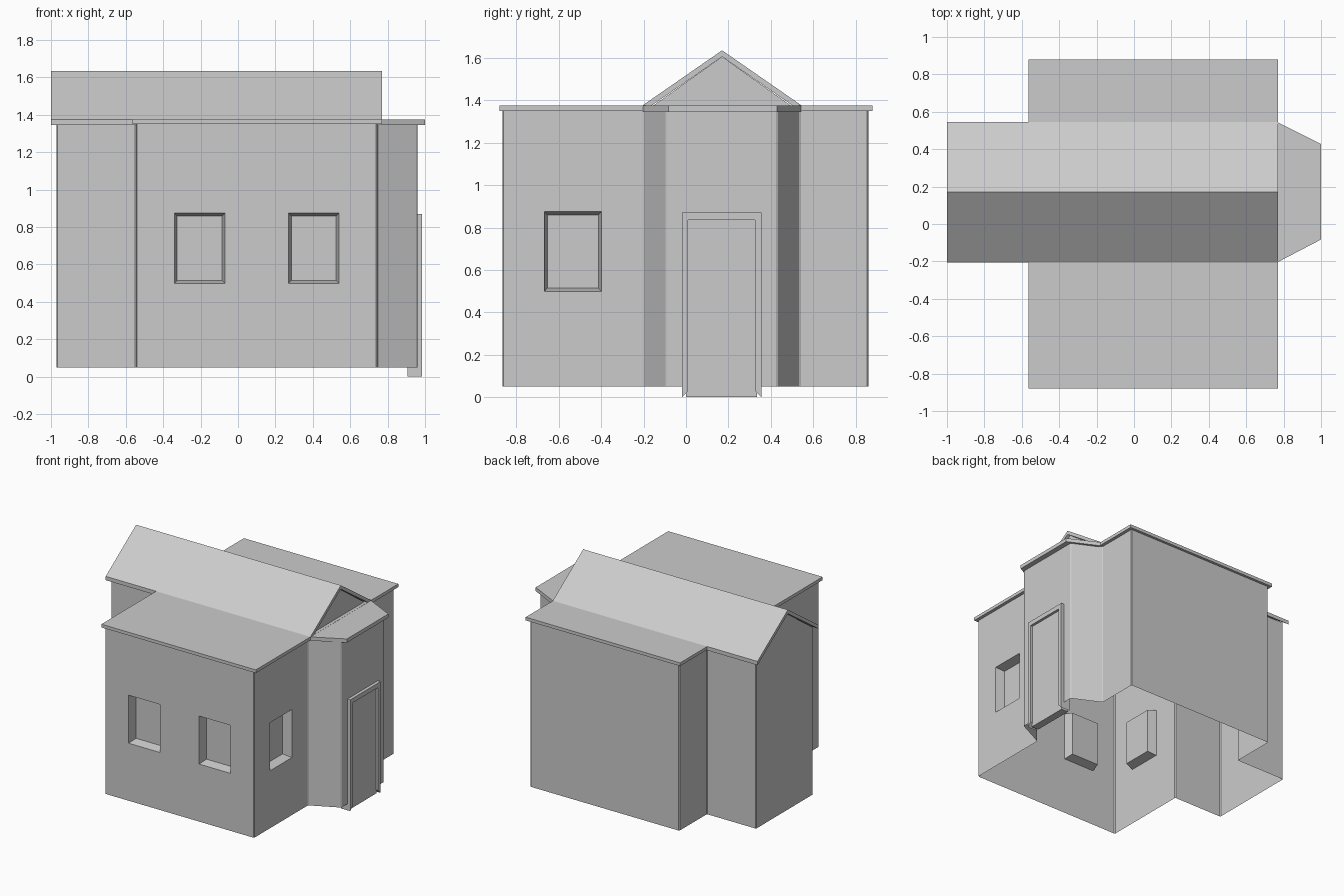
import bpy, bmesh
from math import radians
from mathutils import Matrix, Vector

if "Cube" in bpy.data.objects:
    bpy.data.objects.remove(bpy.data.objects["Cube"])


def finish(name, bm):
    bmesh.ops.recalc_face_normals(bm, faces=bm.faces[:])
    mesh = bpy.data.meshes.new(name)
    bm.to_mesh(mesh)
    bm.free()
    ob = bpy.data.objects.new(name, mesh)
    bpy.context.collection.objects.link(ob)
    return ob


def prism(name, pts, lo, hi, axis, bevel=0):
    """Extrude a 2D outline along x (points are y,z) or z (points are x,y)."""
    bm = bmesh.new()
    place = (lambda a, b: (lo, a, b)) if axis == 'x' else (lambda a, b: (a, b, lo))
    face = bm.faces.new([bm.verts.new(place(*p)) for p in pts])
    if hi != lo:
        new = bmesh.ops.extrude_face_region(bm, geom=[face])['geom']
        move = Vector((hi - lo, 0, 0) if axis == 'x' else (0, 0, hi - lo))
        bmesh.ops.translate(bm, vec=move,
                            verts=[v for v in new if isinstance(v, bmesh.types.BMVert)])
    if bevel:
        edges = [e for e in bm.edges
                 if abs(e.verts[0].co.z - e.verts[1].co.z) > 0.1]
        bmesh.ops.bevel(bm, geom=edges, offset=bevel, segments=1, affect='EDGES')
    return finish(name, bm)


def rect(x0, x1, y0, y1):
    return [(x0, y0), (x1, y0), (x1, y1), (x0, y1)]


def window_cutter(loc, angle):
    """Tapered recess; local -y points out of the wall."""
    bm = bmesh.new()
    bmesh.ops.create_cube(bm, size=2)
    for v in bm.verts:
        outer = v.co.y < 0
        v.co.x *= 0.139 if outer else 0.120
        v.co.z *= 0.192 if outer else 0.172
        v.co.y = -0.02 if outer else 0.07
    bm.transform(Matrix.Translation(loc) @ Matrix.Rotation(radians(angle), 4, 'Z'))
    ob = finish("window_cutter", bm)
    ob.hide_render = True
    return ob


# Walls: one outline with the rear-left wing and the tapered entrance bay
outline = [(-0.545, -0.865), (0.745, -0.865), (0.745, -0.2), (0.96, -0.095),
           (0.96, 0.43), (0.745, 0.535), (0.745, 0.86), (-0.545, 0.86),
           (-0.545, 0.52), (-0.97, 0.52), (-0.97, -0.185), (-0.545, -0.185)]
walls = prism("walls", outline, 0.05, 1.355, 'z', bevel=0.006)

# Window recesses: two in front, one on each side
cutters = [window_cutter((-0.205, -0.865, 0.687), 0),
           window_cutter((0.405, -0.865, 0.687), 0),
           window_cutter((0.745, -0.533, 0.687), 90),
           window_cutter((-0.545, -0.533, 0.687), -90)]
for c in cutters:
    mod = walls.modifiers.new("window", 'BOOLEAN')
    mod.operation = 'DIFFERENCE'
    mod.solver = 'EXACT'
    mod.object = c
deps = bpy.context.evaluated_depsgraph_get()
cut = bpy.data.meshes.new_from_object(walls.evaluated_get(deps))
walls.modifiers.clear()
walls.data = cut
for c in cutters:
    bpy.data.objects.remove(c)

# The house is hollow: open the bottom and top
bm = bmesh.new()
bm.from_mesh(cut)
caps = [f for f in bm.faces if all(v.co.z < 0.051 for v in f.verts)
        or all(v.co.z > 1.354 for v in f.verts)]
bmesh.ops.delete(bm, geom=caps, context='FACES')
bm.to_mesh(cut)
bm.free()

# Flat roofs
prism("main_flat_roof", rect(-0.565, 0.77, -0.88, 0.88), 1.35, 1.375, 'z')
prism("bay_roof", [(0.77, -0.203), (1.0, -0.083), (1.0, 0.428), (0.77, 0.543)],
      1.345, 1.374, 'z')

# Gable roof shell
mid, half, eave, ridge, thick = 0.17, 0.375, 1.375, 1.635, 0.03
prism("gable_roof",
      [(mid - half, eave), (mid, ridge), (mid + half, eave),
       (mid + half, eave - thick), (mid, ridge - thick), (mid - half, eave - thick)],
      -1.0, 0.77, 'x')

# Triangular end walls under the gable
for name, x in (("gable_wall_left", -0.97), ("gable_wall_right", 0.745)):
    prism(name, [(mid - 0.352, 1.355), (mid + 0.352, 1.355), (mid, ridge - thick)],
          x, x, 'x')

# Door frame and recessed door leaf
prism("door_frame",
      [(-0.02, 0), (-0.02, 0.87), (0.355, 0.87), (0.355, 0),
       (0.325, 0.03), (0.325, 0.835), (0.01, 0.835), (0.01, 0.03)],
      0.905, 0.985, 'x')
prism("door", rect(0.0, 0.335, 0.0, 0.84), 0.905, 0.965, 'x')
